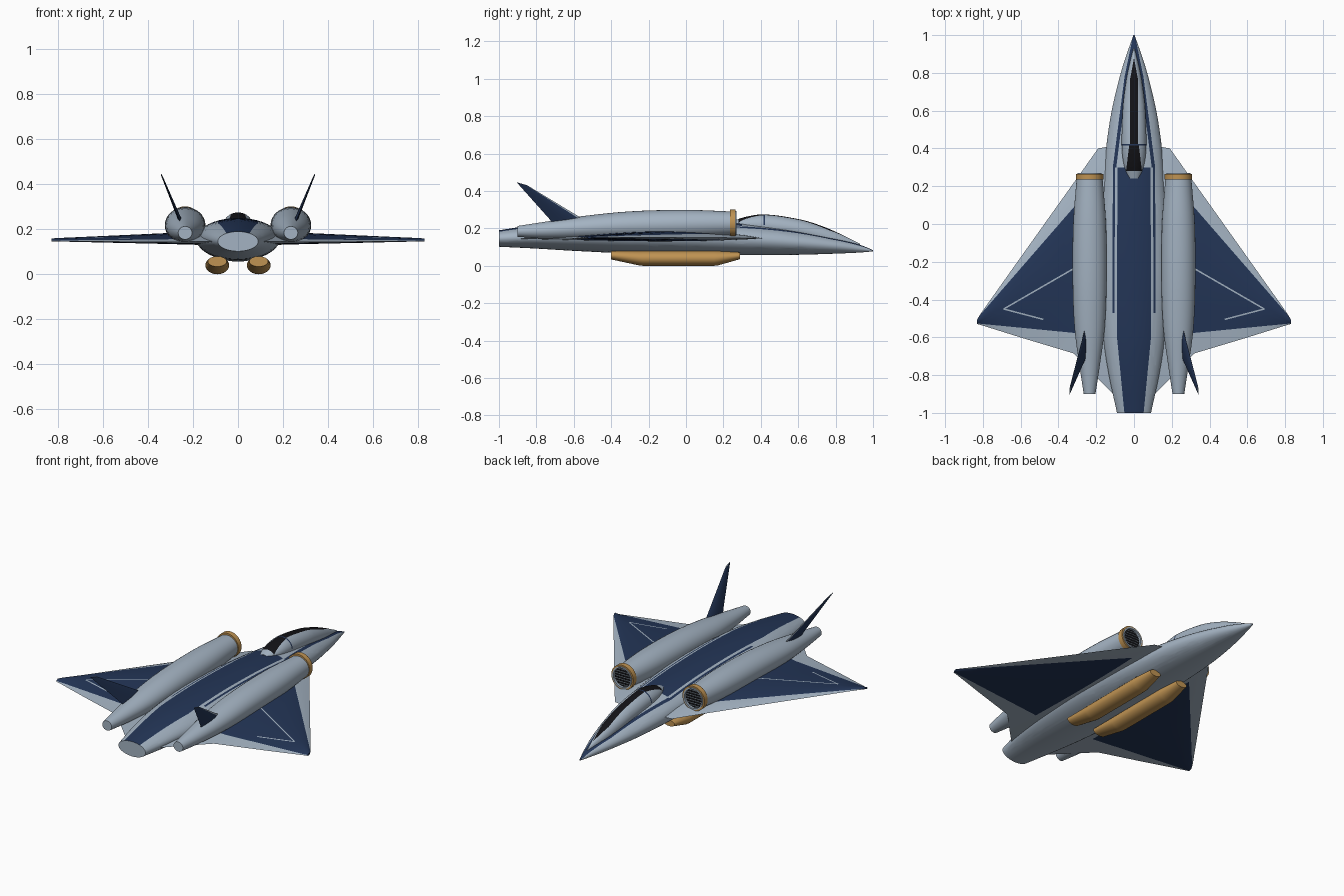
import bpy, bmesh, math
from mathutils import Vector

cube = bpy.data.objects.get("Cube")
if cube:
    bpy.data.objects.remove(cube)


def material(name, rgb):
    m = bpy.data.materials.new(name)
    m.use_nodes = True
    m.diffuse_color = (*rgb, 1)
    m.node_tree.nodes["Principled BSDF"].inputs["Base Color"].default_value = (*rgb, 1)
    return m


GREY = material("pale_grey", (0.37, 0.45, 0.54))
NAVY = material("navy", (0.017, 0.036, 0.095))
GOLD = material("gold", (0.52, 0.29, 0.085))
BLACK = material("black", (0.006, 0.006, 0.008))


def finish(bm, name, mats, mirror=False, angle=35):
    bmesh.ops.recalc_face_normals(bm, faces=bm.faces)
    me = bpy.data.meshes.new(name)
    bm.to_mesh(me)
    bm.free()
    for m in mats:
        me.materials.append(m)
    ob = bpy.data.objects.new(name, me)
    bpy.context.collection.objects.link(ob)
    bpy.ops.object.select_all(action='DESELECT')
    bpy.context.view_layer.objects.active = ob
    ob.select_set(True)
    bpy.ops.object.shade_smooth_by_angle(angle=math.radians(angle))
    if mirror:
        ob.modifiers.new("Mirror", 'MIRROR').use_mirror_merge = False
    return ob


def smooth_stations(rows, steps=4):
    """Refine a list of stations with a cubic through every row."""
    def slope(i, k):
        a, b = rows[max(i - 1, 0)], rows[min(i + 1, len(rows) - 1)]
        return (b[k] - a[k]) / (b[0] - a[0])
    out = []
    for i in range(len(rows) - 1):
        p, q = rows[i], rows[i + 1]
        h = q[0] - p[0]
        for s in range(steps):
            t = s / steps
            row = [p[0] + h * t]
            for k in range(1, len(p)):
                row.append((2*t**3 - 3*t*t + 1) * p[k] + (t**3 - 2*t*t + t) * h * slope(i, k)
                           + (3*t*t - 2*t**3) * q[k] + (t**3 - t*t) * h * slope(i + 1, k))
            out.append(row)
    return out + [rows[-1]]


def skin(rings):
    """Join closed rings of points into a capped tube."""
    bm = bmesh.new()
    loops = [[bm.verts.new(p) for p in r] for r in rings]
    n = len(loops[0])
    for a, b in zip(loops, loops[1:]):
        for i in range(n):
            bm.faces.new((a[i], a[(i + 1) % n], b[(i + 1) % n], b[i]))
    bm.faces.new(loops[0])
    bm.faces.new(loops[-1])
    bmesh.ops.recalc_face_normals(bm, faces=bm.faces)
    return bm


def hull(rows, x=0, sides=32):
    """Elliptical body along y; each row is y, half width, bottom, top."""
    turn = [2 * math.pi * i / sides for i in range(sides)]
    return skin([[(x + w * math.cos(a), y, (lo + hi) / 2 + (hi - lo) / 2 * math.sin(a))
                  for a in turn] for y, w, lo, hi in rows])


def blade(sections, chord=8):
    """Lens-shaped surface; each section is front, back, upper and lower offsets."""
    rings = []
    for le, te, up, lo in sections:
        le, te, up, lo = Vector(le), Vector(te), Vector(up), Vector(lo)
        ts = [i / chord for i in range(chord + 1)]
        bump = lambda t: math.sin(math.pi * t ** 0.8)
        rings.append([le.lerp(te, t) + up * bump(t) for t in ts]
                     + [le.lerp(te, t) + lo * bump(t) for t in ts[-2:0:-1]])
    return skin(rings)


def paint(bm, poly, index, both=False):
    """Cut a convex plan outline into the mesh and colour the faces inside it."""
    pts = [Vector((*p, 0)) for p in poly]
    area = sum(a.x * b.y - b.x * a.y for a, b in zip(pts, pts[1:] + pts[:1]))
    if area < 0:
        pts.reverse()
    planes = []
    for a, b in zip(pts, pts[1:] + pts[:1]):
        planes.append((a, Vector((a.y - b.y, b.x - a.x, 0)).normalized()))
    for co, no in planes:
        bmesh.ops.bisect_plane(bm, geom=bm.verts[:] + bm.edges[:] + bm.faces[:],
                               dist=1e-5, plane_co=co, plane_no=no)
    bm.normal_update()
    for f in bm.faces:
        c = f.calc_center_median()
        if (both or f.normal.z > 0.05) and all((c - co).dot(no) > 0 for co, no in planes):
            f.material_index = index


def line(a, b, w=0.004):
    a, b = Vector(a), Vector(b)
    n = Vector((a.y - b.y, b.x - a.x)).normalized() * w
    return [a - n, b - n, b + n, a + n]


# Fuselage with navy nose, spine and side stripes
body = hull(smooth_stations([
    (1, .003, .077, .084), (.93, .028, .071, .112), (.8, .07, .065, .147),
    (.6, .118, .059, .188), (.4, .148, .057, .217), (.2, .165, .057, .236),
    (0, .18, .06, .246), (-.3, .185, .066, .25), (-.6, .163, .08, .24),
    (-.8, .133, .092, .22), (-1, .09, .102, .19)]), sides=40)
paint(body, [(-.088, .3), (.088, .3), (.09, -.6), (.05, -1.01), (-.05, -1.01), (-.09, -.6)], 1)
paint(body, [(0, 1.02), (.05, .78), (-.05, .78)], 1)
for s in (1, -1):
    paint(body, [(s * .034, .78), (s * .05, .78), (s * .112, .3), (s * .094, .3)], 1)
    paint(body, [(s * .1, .3), (s * .112, .3), (s * .114, -.47), (s * .104, -.47)], 1)
finish(body, "fuselage", [GREY, NAVY])

# Canopy with a dark centre strip
glass = hull(smooth_stations([
    (.93, .004, .09, .118), (.8, .034, .1, .182), (.7, .05, .12, .222), (.6, .06, .14, .25),
    (.42, .065, .16, .275), (.32, .055, .18, .262), (.24, .03, .2, .236)]))
paint(glass, [(0, .88), (.022, .76), (.022, .42), (-.022, .42), (-.022, .76)], 1)
paint(glass, [(.025, .42), (.042, .28), (-.042, .28), (-.025, .42)], 1)
paint(glass, [(-.07, .423), (.07, .423), (.07, .415), (-.07, .415)], 2)
finish(glass, "canopy", [GREY, BLACK, NAVY])

# Delta wings with navy panels and thin panel lines
wing = blade([
    ((.08, .42, .147), (.08, -.93, .145), (0, 0, .045), (0, 0, -.016)),
    ((.19, .4, .147), (.19, -.82, .145), (0, 0, .042), (0, 0, -.015)),
    ((.32, .217, .15), (.32, -.685, .143), (0, 0, .036), (0, 0, -.012)),
    ((.58, -.148, .152), (.58, -.607, .145), (0, 0, .022), (0, 0, -.008)),
    ((.81, -.472, .153), (.81, -.535, .147), (0, 0, .01), (0, 0, -.004)),
    ((.83, -.505, .153), (.83, -.53, .147), (0, 0, .008), (0, 0, -.004))], chord=14)
paint(wing, [(.2, .256), (.815, -.482), (.835, -.505), (.835, -.526), (.2, -.588)], 1, both=True)
paint(wing, line((.3, -.225), (.69, -.45)), 0)
paint(wing, line((.69, -.45), (.48, -.505)), 0)
finish(wing, "wing", [GREY, NAVY], mirror=True)

# Engine nacelles
ENGINE_X = .235
finish(hull(smooth_stations([
    (.25, .068, .163, .29), (0, .087, .146, .299), (-.3, .09, .14, .291),
    (-.55, .08, .14, .266), (-.75, .054, .145, .236), (-.9, .031, .155, .213)]), ENGINE_X),
    "engine_nacelle", [GREY], mirror=True)


def lathe_ring(name, mat, outer, inner, y0, y1, z=.229, sides=32):
    bm = bmesh.new()
    loops = []
    for r, y in ((outer, y0), (outer, y1), (inner, y1), (inner, y0)):
        loops.append([bm.verts.new((ENGINE_X + r * math.cos(2 * math.pi * i / sides), y,
                                    z + r * math.sin(2 * math.pi * i / sides)))
                      for i in range(sides)])
    for a, b in zip(loops, loops[1:] + loops[:1]):
        for i in range(sides):
            bm.faces.new((a[i], a[(i + 1) % sides], b[(i + 1) % sides], b[i]))
    finish(bm, name, [mat], mirror=True)


# Intake rim, lip, dark face and slats
lathe_ring("intake_rim", GOLD, .073, .062, .235, .265)
lathe_ring("intake_lip", GREY, .064, .056, .24, .27)
finish(hull([(.25, .058, .171, .287), (.256, .058, .171, .287)], ENGINE_X),
       "intake_face", [BLACK], mirror=True)
slats = bmesh.new()
for k in range(-3, 4):
    dz = k * .015
    half = math.sqrt(.056 ** 2 - dz ** 2)
    made = bmesh.ops.create_cube(slats, size=1)["verts"]
    bmesh.ops.scale(slats, vec=(2 * half, .004, .002), verts=made)
    bmesh.ops.translate(slats, vec=(ENGINE_X, .258, .229 + dz), verts=made)
finish(slats, "intake_slats", [GREY], mirror=True)

# Canted tail fins with grey leading edges
fin = blade([
    ((.25, -.51, .225), (.25, -.705, .215), (.009, 0, 0), (-.009, 0, 0)),
    ((.264, -.57, .262), (.264, -.73, .25), (.008, 0, 0), (-.008, 0, 0)),
    ((.336, -.85, .431), (.342, -.906, .447), (.003, 0, 0), (-.003, 0, 0))], chord=10)
fin.faces.ensure_lookup_table()
for f in fin.faces:
    f.material_index = 0 if abs(f.normal.y) > .22 and f.normal.y > 0 else 1
finish(fin, "tail_fin", [GREY, NAVY], mirror=True)

# Belly pods with chamfered ends
finish(hull([(.29, .036, .036, .072), (.17, .052, .002, .08), (.15, .053, 0, .08),
             (-.23, .053, 0, .08), (-.25, .052, .002, .08), (-.4, .042, .034, .08)],
            .092, 24), "belly_pod", [GOLD], mirror=True)
